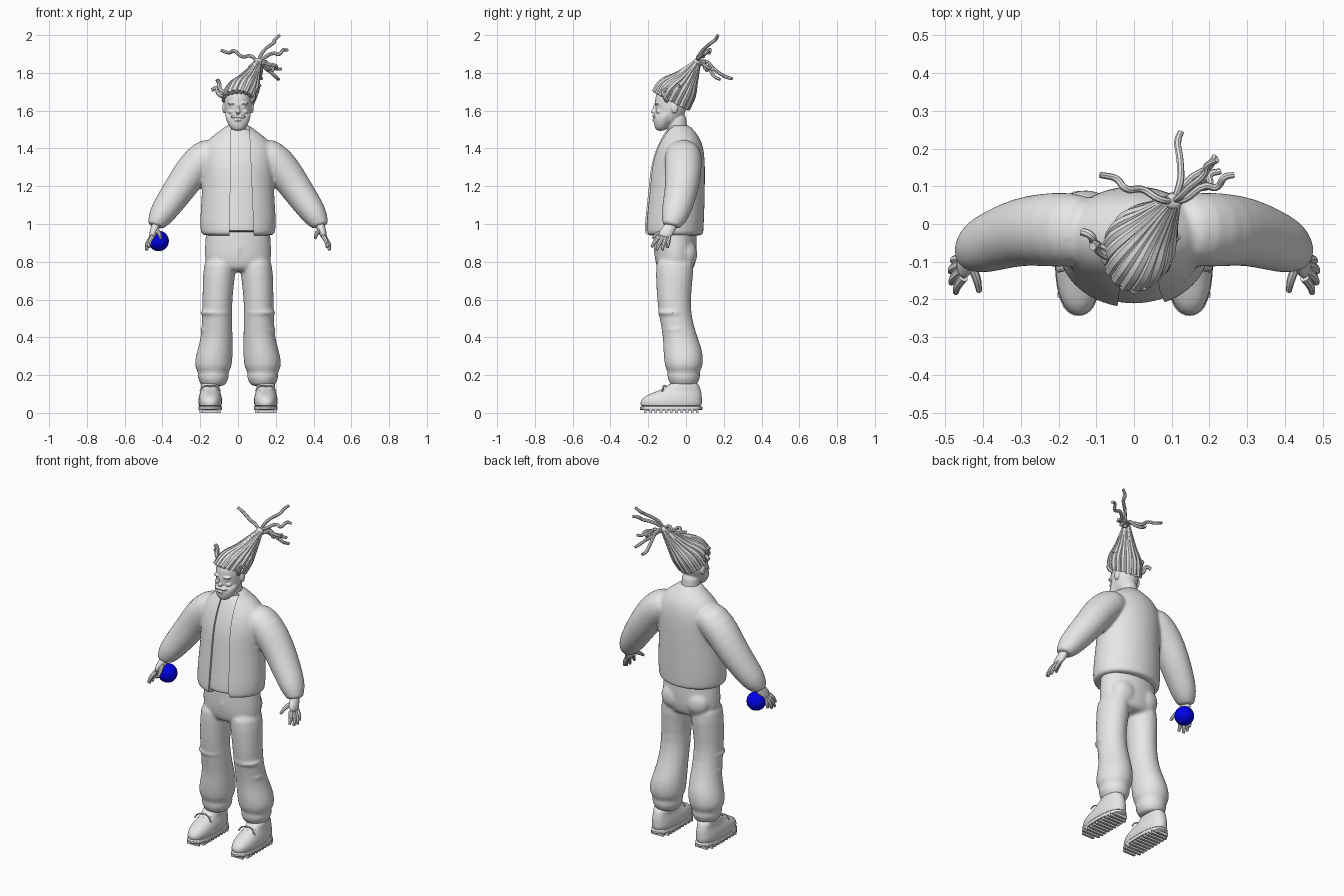
import bpy, bmesh, math, random
from mathutils import Vector, Matrix

random.seed(4)
if "Cube" in bpy.data.objects:
    bpy.data.objects.remove(bpy.data.objects["Cube"])
parts = []


def material(name, color):
    m = bpy.data.materials.new(name)
    m.use_nodes = True
    m.diffuse_color = color
    m.node_tree.nodes["Principled BSDF"].inputs["Base Color"].default_value = color
    return m


grey = material("light grey", (0.8, 0.8, 0.8, 1))
blue = material("deep blue", (0, 0, 0.8, 1))


def loft(bm, rings, flat=True, n=20, power=1.0):
    """Skin rings of (x, y, z, half width, half depth) into a closed body."""
    centres = [Vector(r[:3]) for r in rings]
    loops = []
    for i, r in enumerate(rings):
        t = Vector((0, 0, 1))
        if not flat:
            t = (centres[min(i + 1, len(rings) - 1)] - centres[max(i - 1, 0)]).normalized()
        u = Vector((0, 1, 0)).cross(t).normalized()
        v = t.cross(u)
        loop = []
        for k in range(n):
            a = math.tau * k / n
            c, s = math.cos(a), math.sin(a)
            c = math.copysign(abs(c) ** power, c)
            s = math.copysign(abs(s) ** power, s)
            loop.append(bm.verts.new(centres[i] + 1.015 * (u * c * r[3] + v * s * r[4])))
        loops.append(loop)
    for a, b in zip(loops, loops[1:]):
        for k in range(n):
            bm.faces.new((a[k], a[(k + 1) % n], b[(k + 1) % n], b[k]))
    bm.faces.new(loops[0][::-1])
    bm.faces.new(loops[-1])


def blob(bm, centre, size):
    bmesh.ops.create_icosphere(bm, subdivisions=3, radius=1,
                               matrix=Matrix.Translation(centre) @ Matrix.Diagonal((*size, 1)))


def box(bm, centre, size):
    return bmesh.ops.create_cube(bm, size=1, matrix=Matrix.Translation(centre) @ Matrix.Diagonal((*size, 1)))


def finish(name, bm, mat=grey, subdivide=True, voxel=0, smooth=4):
    bmesh.ops.recalc_face_normals(bm, faces=bm.faces[:])
    me = bpy.data.meshes.new(name)
    bm.to_mesh(me)
    bm.free()
    me.materials.append(mat)
    ob = bpy.data.objects.new(name, me)
    bpy.context.collection.objects.link(ob)
    if subdivide:
        ob.modifiers.new("round", "SUBSURF").levels = 1
    if voxel:
        m = ob.modifiers.new("fuse", "REMESH")
        m.mode, m.voxel_size = "VOXEL", voxel
        m = ob.modifiers.new("relax", "SMOOTH")
        m.factor, m.iterations = 0.5, smooth
    parts.append(ob)
    return ob


def tubes(name, strands, depth):
    """Round strands; each is a list of (point, relative radius)."""
    cu = bpy.data.curves.new(name, "CURVE")
    cu.dimensions = "3D"
    cu.bevel_depth, cu.bevel_resolution, cu.resolution_u = depth, 2, 5
    cu.use_fill_caps = True
    for strand in strands:
        sp = cu.splines.new("BEZIER")
        sp.bezier_points.add(len(strand) - 1)
        for bp, (co, r) in zip(sp.bezier_points, strand):
            bp.co, bp.radius = co, r
            bp.handle_left_type = bp.handle_right_type = "AUTO"
    cu.materials.append(grey)
    ob = bpy.data.objects.new(name, cu)
    bpy.context.collection.objects.link(ob)
    parts.append(ob)


# Jacket body with both sleeves
torso = [(.935, -.065, .188, .152), (.95, -.065, .195, .157), (.98, -.065, .2, .158),
         (1.05, -.06, .2, .157), (1.2, -.05, .188, .15), (1.3, -.045, .193, .146),
         (1.38, -.035, .195, .132), (1.44, -.03, .165, .112), (1.48, -.03, .118, .087),
         (1.51, -.038, .072, .066), (1.525, -.04, .064, .06)]
bm = bmesh.new()
loft(bm, [(0, y, z, w, d) for z, y, w, d in torso])
sleeve = [(.1, -.015, 1.4, .07, .085), (.17, -.015, 1.36, .095, .1), (.24, -.015, 1.29, .092, .097),
          (.3, -.02, 1.2, .085, .09), (.36, -.04, 1.115, .077, .082), (.405, -.058, 1.05, .068, .074),
          (.425, -.07, 1.015, .055, .06), (.432, -.075, 1.0, .046, .05), (.436, -.078, .985, .046, .05)]
for s in (1, -1):
    loft(bm, [(s * x, y, z, a, b) for x, y, z, a, b in sleeve], flat=False)
jacket = finish("jacket", bm, voxel=.009, smooth=5)

# Open front of the jacket
bm = bmesh.new()
box(bm, (0, -.2, 1.23), (1, .26, .64))
for v in bm.verts:
    top = v.co.z > 1.2
    v.co.x = (.058 if top else .085) if v.co.x > 0 else (-.035 if top else -.045)
cutter = finish("front_opening_cutter", bm, subdivide=False)
parts.remove(cutter)
cutter.hide_render = True
cut = jacket.modifiers.new("opening", "BOOLEAN")
cut.operation, cut.object, cut.solver = "DIFFERENCE", cutter, "EXACT"

# Shirt just behind the opening
bm = bmesh.new()
loft(bm, [(0, y, max(z, .955 + .01 * i), w - .012, d - .012)
          for i, (z, y, w, d) in enumerate(torso[:-1])])
finish("shirt", bm)

# Trousers: hips and gathered legs
bm = bmesh.new()
loft(bm, [(0, -.055, 1.02, .16, .105), (0, -.055, .98, .168, .11), (0, -.055, .9, .174, .112),
          (0, -.055, .82, .178, .112), (0, -.055, .77, .165, .1), (0, -.055, .745, .12, .08)])
leg = [(.84, .09, -.06, .085, .1), (.74, .1, -.06, .086, .1), (.6, .11, -.066, .078, .088),
       (.5, .11, -.055, .079, .085), (.4, .112, -.03, .083, .09), (.33, .122, -.016, .094, .104),
       (.27, .13, -.012, .1, .103), (.235, .131, -.012, .094, .096), (.215, .131, -.012, .078, .082),
       (.2, .131, -.012, .084, .088), (.175, .131, -.012, .08, .084), (.158, .131, -.012, .067, .072),
       (.14, .131, -.012, .065, .07)]
for s in (1, -1):
    loft(bm, [(s * x, y, z, a, b) for z, x, y, a, b in leg])
    blob(bm, (s * .075, .0, .84), (.08, .06, .08))
    # Loose folds at the knee and shin
    for z, y in ((.53, -.07), (.44, -.045), (.3, -.01)):
        blob(bm, (s * .116, y, z), (.084, .082, .022))
blob(bm, (.005, -.16, .87), (.012, .012, .05))
finish("trousers", bm, voxel=.009, smooth=5)

# Boots with ridged soles and laces
upper = [(.025, -.078, .058, .16), (.05, -.08, .063, .165), (.08, -.074, .062, .157),
         (.1, -.055, .056, .138), (.12, -.03, .05, .108), (.14, -.014, .05, .085), (.165, -.01, .05, .07)]
for s, side in ((1, "left"), (-1, "right")):
    bm = bmesh.new()
    loft(bm, [(s * .147, y, z, a, b) for z, y, a, b in upper], power=.85)
    finish(side + "_boot", bm)
    bm = bmesh.new()
    loft(bm, [(s * .147, -.078, z, .063, .165) for z in (.012, .018, .032, .038)], power=.8)
    finish(side + "_sole", bm)
    bm = bmesh.new()
    for i in range(11):
        y = -.215 + i * .0275
        box(bm, (s * .147, y, .01), (.112 if 0 < i < 10 else .08, .014, .02))
    finish(side + "_sole_treads", bm, subdivide=False)
    laces = []
    for i in range(3):
        y, z = -.155 + i * .025, .115 + i * .012
        laces.append([((s * .147 + d * .035, y + .012, z - .01 + .01 * (d == 0)), 1) for d in (-1, 0, 1)])
    for d in (-1, 1):
        laces.append([((s * .147, -.105, .142), 1), ((s * .147 + d * .035, -.12, .14), 1),
                      ((s * .147 + d * .055, -.125, .115), 1)])
    tubes(side + "_laces", laces, .004)

# Hands
fingers = [((.452, -.142, .935), (.468, -.165, .905), (.472, -.182, .878)),
           ((.459, -.125, .93), (.478, -.142, .895), (.484, -.156, .862)),
           ((.46, -.106, .928), (.481, -.118, .893), (.486, -.126, .862)),
           ((.456, -.09, .933), (.475, -.094, .9), (.48, -.098, .874)),
           ((.43, -.11, .965), (.416, -.148, .948), (.41, -.178, .925))]
for s, side in ((1, "left"), (-1, "right")):
    bm = bmesh.new()
    loft(bm, [(s * .43, -.07, 1.01, .027, .034), (s * .44, -.088, .975, .023, .033),
              (s * .45, -.11, .95, .021, .038), (s * .458, -.117, .925, .014, .034)], flat=False, n=12)
    finish(side + "_palm", bm)
    tubes(side + "_fingers", [[((s * x, y, z), r) for (x, y, z), r in zip(f, (1.15, 1, .7))]
                              for f in fingers], .011)

# Ball held in the right hand
bm = bmesh.new()
blob(bm, (-.42, -.072, .91), (.055, .055, .055))
finish("ball", bm, blue)

# Head: skull, beard and face fused together
bm = bmesh.new()
loft(bm, [(0, -.04, 1.46, .05, .05), (0, -.045, 1.52, .05, .05), (0, -.055, 1.6, .052, .055)])
skull = [(1.52, -.1, .035, .045), (1.55, -.095, .057, .062), (1.58, -.085, .067, .076),
         (1.62, -.078, .071, .085), (1.67, -.076, .074, .09), (1.71, -.07, .062, .076), (1.74, -.065, .03, .04)]
beard = [(1.492, -.135, .02, .02), (1.51, -.13, .044, .036), (1.545, -.122, .061, .05),
         (1.575, -.11, .068, .056), (1.6, -.09, .069, .04)]
for rings in (skull, beard):
    loft(bm, [(0, y, z, a, b) for z, y, a, b in rings])
blob(bm, (0, -.168, 1.595), (.013, .02, .012))
blob(bm, (0, -.162, 1.612), (.008, .015, .025))
blob(bm, (0, -.171, 1.551), (.02, .009, .006))
for s in (1, -1):
    blob(bm, (s * .03, -.15, 1.637), (.025, .018, .008))
    blob(bm, (s * .029, -.148, 1.618), (.014, .011, .008))
    blob(bm, (s * .034, -.142, 1.595), (.02, .016, .012))
    blob(bm, (s * .018, -.165, 1.57), (.023, .014, .008))
    blob(bm, (s * .073, -.06, 1.615), (.01, .019, .03))
finish("head", bm, voxel=.0045, smooth=2)

# Locks gathered into a knot
knot = Vector((.105, .06, 1.86))
locks = []
for i in range(17):
    a = math.tau * i / 17
    out = Vector((math.cos(a), math.sin(a), 0))
    base = Vector((.07 * out.x, -.08 + .083 * out.y, 1.655 - .045 * out.y))
    low = base.lerp(knot, .22) + out * .016 + Vector((0, 0, .012))
    mid = base.lerp(knot, .58) + out * .013
    locks.append([(base, 1), (low, 1.05), (mid, .75), (knot + out * .012, .45)])
tubes("gathered_locks", locks, .02)
bm = bmesh.new()
blob(bm, knot, (.024, .022, .018))
finish("hair_knot", bm)

# Loose ends spraying from the knot
tips = [(.22, .17, 2.0), (.265, .13, 1.92), (-.09, .13, 1.92), (.125, .245, 1.77),
        (.23, .14, 1.82), (.215, .18, 1.765), (.19, .11, 1.81)]
ends = []
for tip in tips:
    strand = [(knot, .9)]
    for t in (.25, .45, .65, .83):
        kink = Vector([random.uniform(-.014, .014) for _ in range(3)])
        strand.append((knot.lerp(Vector(tip), t) + kink + Vector((0, 0, .015 * (1 - t))), 1))
    ends.append(strand + [(Vector(tip), .85)])
tubes("loose_lock_ends", ends, .0095)

# Short curls around the hairline
curls = [((-.07, -.07, 1.67), (-.105, -.05, 1.69), (-.115, -.03, 1.72), (-.138, -.02, 1.71)),
         ((-.06, -.09, 1.69), (-.095, -.07, 1.715), (-.1, -.055, 1.745), (-.11, -.06, 1.765)),
         ((.065, -.08, 1.66), (.09, -.075, 1.69), (.095, -.055, 1.72), (.115, -.03, 1.735)),
         ((.07, -.1, 1.65), (.085, -.11, 1.67), (.08, -.12, 1.7), (.09, -.1, 1.715))]
tubes("short_curls", [[(p, 1) for p in c] for c in curls], .011)

# Bake modifiers, then shade smooth with crisp edges
bpy.context.view_layer.update()
bpy.ops.object.select_all(action="DESELECT")
for ob in parts:
    ob.select_set(True)
bpy.context.view_layer.objects.active = jacket
bpy.ops.object.convert(target="MESH")
bpy.ops.object.shade_smooth_by_angle(angle=math.radians(40))
bpy.data.objects.remove(cutter)
